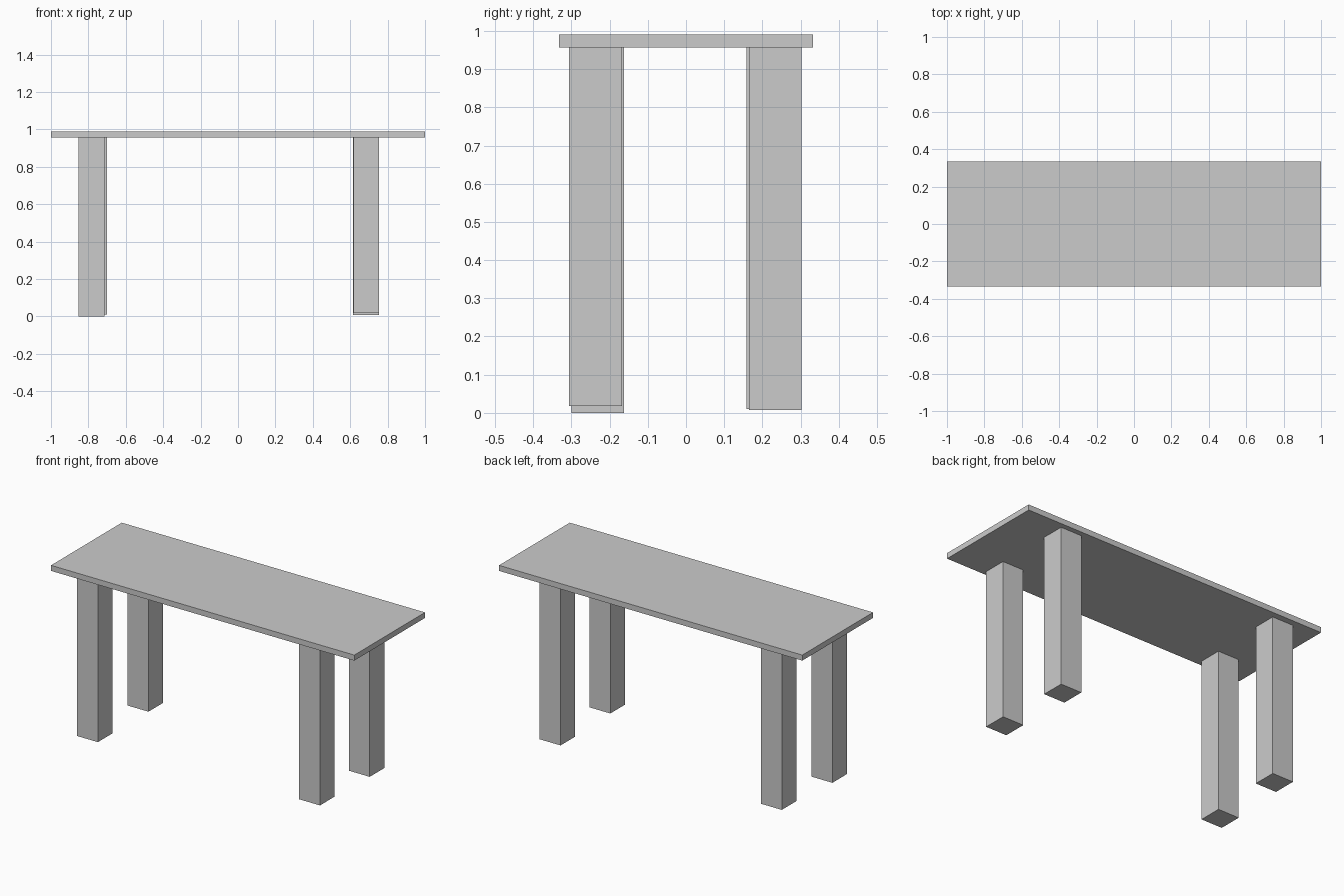
import bpy

if "Cube" in bpy.data.objects:
    bpy.data.objects.remove(bpy.data.objects["Cube"])


def box(name, low, high):
    """Axis-aligned box between two corners."""
    center = [(a + b) / 2 for a, b in zip(low, high)]
    bpy.ops.mesh.primitive_cube_add(size=1, location=center)
    obj = bpy.context.object
    obj.name = name
    obj.scale = [b - a for a, b in zip(low, high)]
    bpy.ops.object.transform_apply(location=False, rotation=False, scale=True)
    return obj


TOP_BOTTOM, TOP_HEIGHT = 0.957, 0.99
LEG = 0.138

# Table top
box("table_top", (-1, -0.333, TOP_BOTTOM), (1, 0.333, TOP_HEIGHT))

# Slightly uneven legs: lower left-front corner of each
legs = {
    "front_left_leg": (-0.852, -0.30, 0.0),
    "front_right_leg": (0.617, -0.306, 0.018),
    "back_left_leg": (-0.839, 0.158, 0.01),
    "back_right_leg": (0.615, 0.165, 0.008),
}
for name, (x, y, z) in legs.items():
    box(name, (x, y, z), (x + LEG, y + LEG, TOP_BOTTOM))
